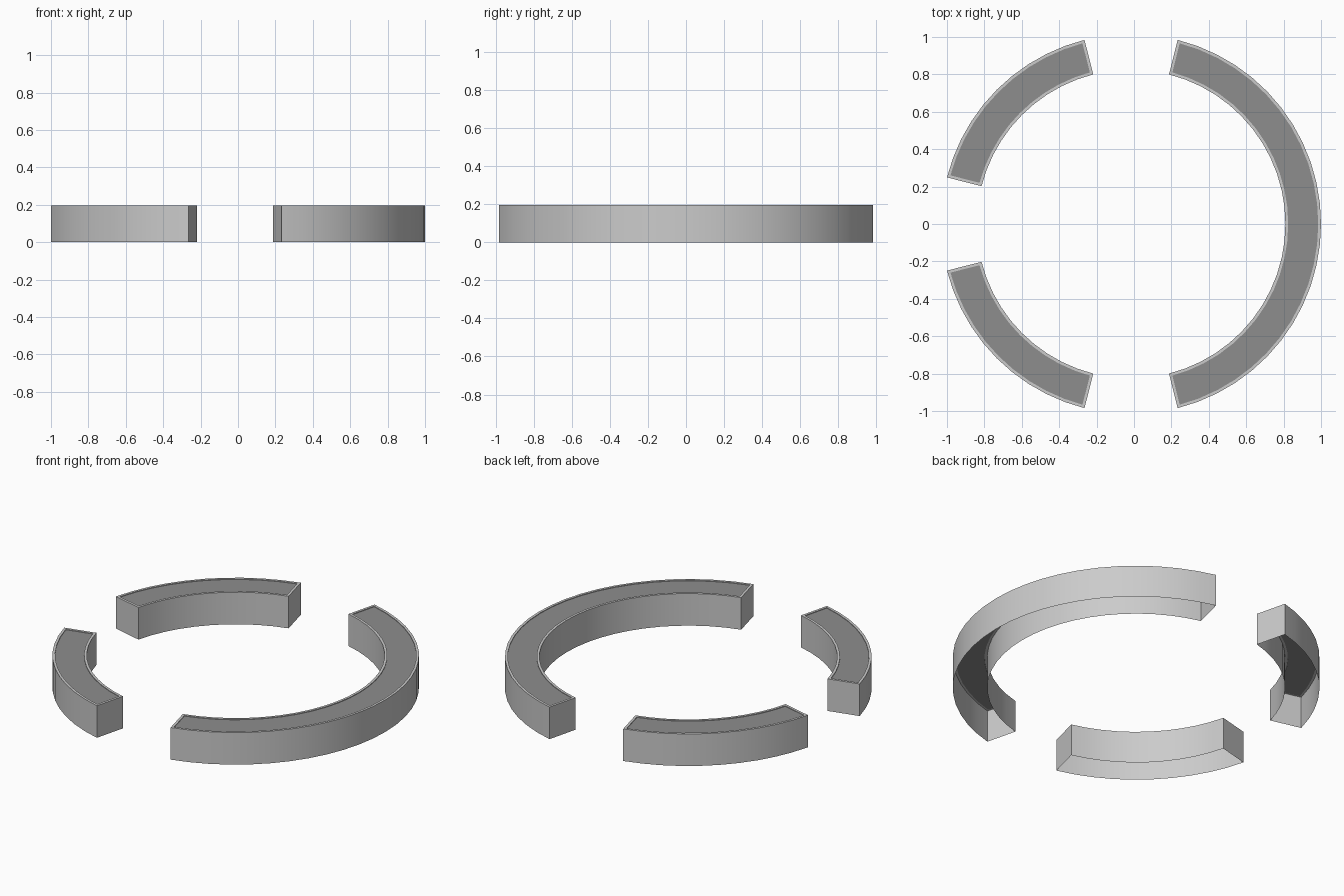
import bpy, bmesh
from math import cos, sin, radians

if "Cube" in bpy.data.objects:
    bpy.data.objects.remove(bpy.data.objects["Cube"])

CX = -0.0155            # ring centre
R_OUT, R_IN = 1.0155, 0.825
H, RIM, SINK = 0.196, 0.015, 0.004
GAP = 14.2              # half gap at each opening, degrees

dark = bpy.data.materials.new("dark_top")
dark.diffuse_color = (0.27, 0.27, 0.27, 1)
dark.use_nodes = True
dark.node_tree.nodes["Principled BSDF"].inputs["Base Color"].default_value = dark.diffuse_color


def arc_loop(a0, a1, n, inset):
    """Closed outline of a ring sector, inset evenly on all sides."""
    pts = []
    for r, flip in ((R_OUT - inset, False), (R_IN + inset, True)):
        da = inset / r
        row = []
        for i in range(n + 1):
            a = (a0 + da) + (a1 - a0 - 2 * da) * i / n
            row.append((CX + r * cos(a), r * sin(a)))
        pts += row[::-1] if flip else row
    return pts


def ring_section(name, start, end, n):
    outer = arc_loop(radians(start), radians(end), n, 0)
    inner = arc_loop(radians(start), radians(end), n, RIM)
    bm = bmesh.new()
    # open-bottomed walls, rim and slightly sunk dark top
    loops = [[bm.verts.new((x, y, z)) for x, y in pts]
             for pts, z in ((outer, 0), (outer, H), (inner, H), (inner, H - SINK))]
    m = len(outer)
    for lo, hi in zip(loops, loops[1:]):
        for i in range(m):
            j = (i + 1) % m
            bm.faces.new((lo[i], lo[j], hi[j], hi[i]))
    top = loops[-1]
    for i in range(n):
        f = bm.faces.new((top[i], top[i + 1], top[m - 2 - i], top[m - 1 - i]))
        f.material_index = 1
    me = bpy.data.meshes.new(name)
    bm.to_mesh(me)
    bm.free()
    grey = bpy.data.materials.get("grey_wall") or bpy.data.materials.new("grey_wall")
    me.materials.append(grey)
    me.materials.append(dark)
    ob = bpy.data.objects.new(name, me)
    bpy.context.collection.objects.link(ob)
    bpy.ops.object.select_all(action='DESELECT')
    ob.select_set(True)
    bpy.context.view_layer.objects.active = ob
    bpy.ops.object.shade_smooth_by_angle(angle=radians(30))


# one long half ring and two quarter pieces
ring_section("long_ring_section", -90 + GAP, 90 - GAP, 24)
ring_section("back_left_section", 90 + GAP, 180 - GAP, 10)
ring_section("front_left_section", 180 + GAP, 270 - GAP, 10)
